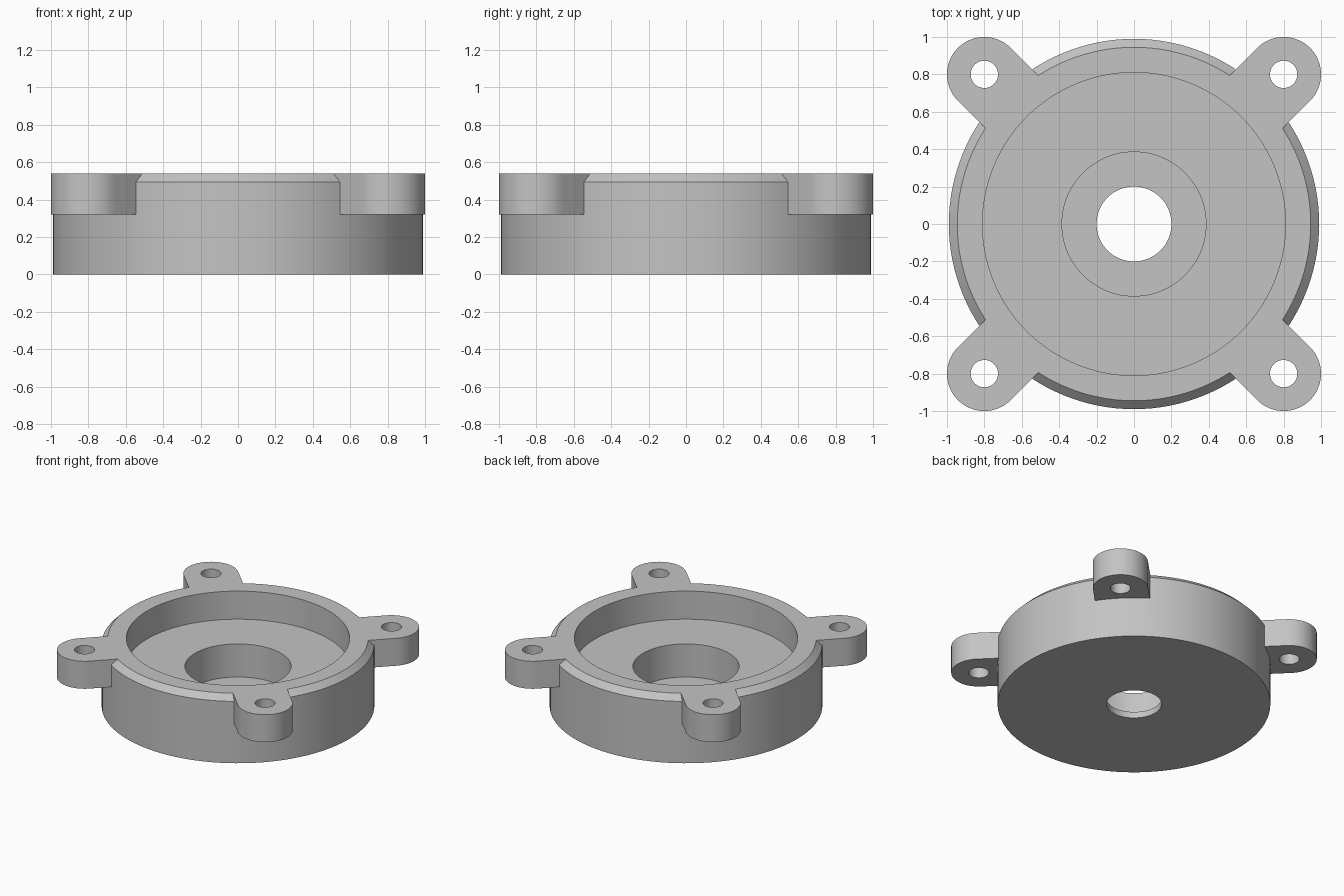
import bpy
import bmesh
from math import cos, sin, pi, radians

if "Cube" in bpy.data.objects:
    bpy.data.objects.remove(bpy.data.objects["Cube"])

TOP = 0.54          # flange height
LUG_BASE = 0.32     # underside of the lugs
LUG_POS = 0.8       # lug centre in x and y
LUG_R = 0.2
SEGMENTS = 128

grey = bpy.data.materials.new("plain grey")
grey.use_nodes = True
grey.diffuse_color = (0.55, 0.55, 0.55, 1)
grey.node_tree.nodes["Principled BSDF"].inputs["Base Color"].default_value = grey.diffuse_color


def make_object(name, bm):
    bmesh.ops.recalc_face_normals(bm, faces=bm.faces)
    mesh = bpy.data.meshes.new(name)
    bm.to_mesh(mesh)
    bm.free()
    mesh.materials.append(grey)
    obj = bpy.data.objects.new(name, mesh)
    bpy.context.collection.objects.link(obj)
    return obj


def lathe(name, profile):
    """Revolve a closed (radius, height) profile around z."""
    bm = bmesh.new()
    rings = [[bm.verts.new((r * cos(2 * pi * i / SEGMENTS), r * sin(2 * pi * i / SEGMENTS), z))
              for i in range(SEGMENTS)] for r, z in profile]
    for a, b in zip(rings, rings[1:] + rings[:1]):
        for i in range(SEGMENTS):
            j = (i + 1) % SEGMENTS
            bm.faces.new((a[i], a[j], b[j], b[i]))
    return make_object(name, bm)


def prism(name, outline, z0, z1):
    """Extrude a flat outline between two heights."""
    bm = bmesh.new()
    face = bm.faces.new([bm.verts.new((x, y, z0)) for x, y in outline])
    walls = bmesh.ops.extrude_face_region(bm, geom=[face])
    for v in walls["geom"]:
        if isinstance(v, bmesh.types.BMVert):
            v.co.z = z1
    return make_object(name, bm)


def combine(target, other, operation):
    """Apply a boolean and discard the second solid."""
    other.hide_render = True
    mod = target.modifiers.new(operation.lower(), "BOOLEAN")
    mod.operation = operation
    mod.solver = "EXACT"
    mod.object = other
    bpy.context.view_layer.objects.active = target
    bpy.ops.object.modifier_apply(modifier=mod.name)
    bpy.data.objects.remove(other)


# Round body: chamfered rim, wide pocket, counterbore and through hole
housing = lathe("flange_housing", [
    (0.2, 0), (0.99, 0), (0.99, 0.495), (0.945, TOP), (0.81, TOP),
    (0.81, 0.315), (0.385, 0.315), (0.385, 0.05), (0.2, 0.05)])

# Four diagonal mounting lugs with screw holes
reach = LUG_POS * 2 ** 0.5
for k in range(4):
    turn = radians(45 + 90 * k)

    def place(u, v):
        return (u * cos(turn) - v * sin(turn), u * sin(turn) + v * cos(turn))

    tip = [place(reach + LUG_R * cos(a), LUG_R * sin(a))
           for a in (radians(-90 + 5 * i) for i in range(37))]
    root = [place(0.86, LUG_R), place(0.86, -LUG_R)]
    lug = prism("mounting_lug", tip + root, LUG_BASE, TOP)
    hole = prism("screw_hole", [place(reach + 0.073 * cos(a), 0.073 * sin(a))
                                for a in (2 * pi * i / 48 for i in range(48))],
                 LUG_BASE - 0.1, TOP + 0.1)
    combine(lug, hole, "DIFFERENCE")
    combine(housing, lug, "UNION")

# Smooth curved walls, crisp edges
bpy.ops.object.select_all(action="DESELECT")
housing.select_set(True)
bpy.context.view_layer.objects.active = housing
bpy.ops.object.shade_smooth_by_angle(angle=radians(30))
